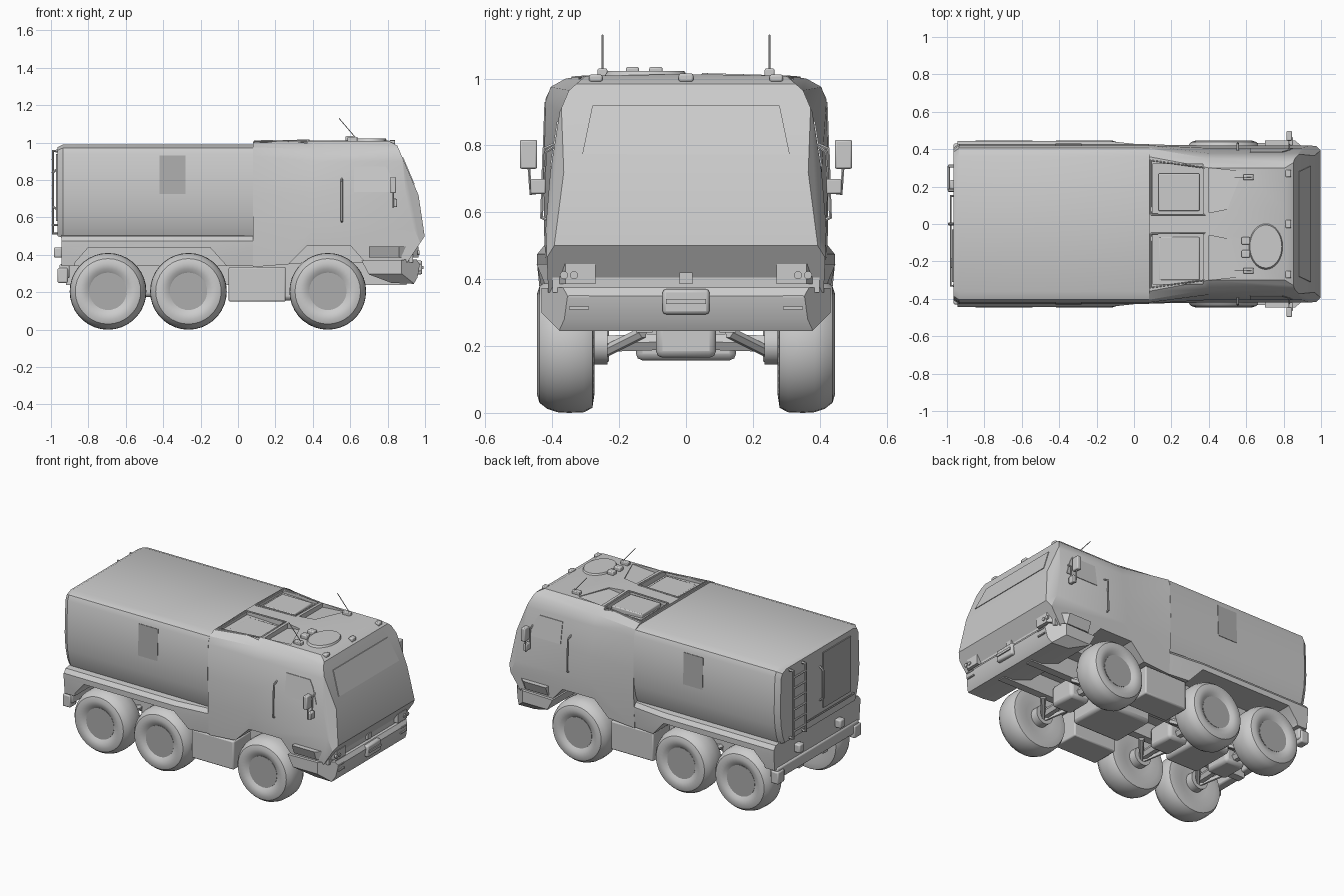
import bpy, bmesh, math
from mathutils import Vector

if "Cube" in bpy.data.objects:
    bpy.data.objects.remove(bpy.data.objects["Cube"])
made = []


def material(name, v):
    m = bpy.data.materials.new(name)
    m.use_nodes = True
    m.diffuse_color = (v, v, v, 1)
    m.node_tree.nodes["Principled BSDF"].inputs["Base Color"].default_value = (v, v, v, 1)
    return m


BODY = material("light grey paint", 0.6)
PANEL = material("mid grey panel", 0.42)


def finish(name, bm, mat=BODY):
    bmesh.ops.recalc_face_normals(bm, faces=bm.faces)
    me = bpy.data.meshes.new(name)
    bm.to_mesh(me)
    bm.free()
    me.materials.append(mat)
    ob = bpy.data.objects.new(name, me)
    bpy.context.collection.objects.link(ob)
    made.append(ob)
    return ob


def stack(rings):
    """Join rings of equal length and cap both ends."""
    bm = bmesh.new()
    rows = [[bm.verts.new(p) for p in r] for r in rings]
    n = len(rows[0])
    for a, b in zip(rows, rows[1:]):
        for i in range(n):
            bm.faces.new((a[i], a[(i + 1) % n], b[(i + 1) % n], b[i]))
    bm.faces.new(rows[0])
    bm.faces.new(rows[-1])
    bmesh.ops.recalc_face_normals(bm, faces=bm.faces)
    return bm


def half_loft(sections):
    """Sections (x, half outline of y,z) mirrored across the centre line."""
    return stack([[(x, y, z) for y, z in h] + [(x, -y, z) for y, z in reversed(h)]
                  for x, h in sections])


def side_prism(name, pts, y0, y1, mat=BODY):
    return finish(name, stack([[(x, y, z) for x, z in pts] for y in (y0, y1)]), mat)


def box(name, x, y, z, mat=BODY, bevel=0):
    ob = side_prism(name, [(x[0], z[0]), (x[1], z[0]), (x[1], z[1]), (x[0], z[1])], *y, mat)
    if bevel:
        m = ob.modifiers.new("bevel", "BEVEL")
        m.width, m.segments = bevel, 2
    return ob


def slice_off(bm, co, no):
    g = bm.verts[:] + bm.edges[:] + bm.faces[:]
    r = bmesh.ops.bisect_plane(bm, geom=g, plane_co=co, plane_no=no, clear_outer=True)
    edges = [e for e in r["geom_cut"] if isinstance(e, bmesh.types.BMEdge)]
    bmesh.ops.edgeloop_fill(bm, edges=edges)


def disc(name, centre, axis, r, depth, mat=BODY, seg=24, scale=(1, 1, 1), top=1.0):
    bm = bmesh.new()
    bmesh.ops.create_cone(bm, cap_ends=True, segments=seg, radius1=r, radius2=r * top, depth=depth)
    rot = Vector((0, 0, 1)).rotation_difference(Vector(axis)).to_matrix()
    for v in bm.verts:
        p = rot @ v.co
        v.co = Vector(centre) + Vector(p[i] * scale[i] for i in range(3))
    return finish(name, bm, mat)


def tube(name, pts, r, mat=BODY):
    cu = bpy.data.curves.new(name, "CURVE")
    cu.dimensions, cu.bevel_depth, cu.bevel_resolution, cu.use_fill_caps = "3D", r, 1, True
    sp = cu.splines.new("POLY")
    sp.points.add(len(pts) - 1)
    for q, p in zip(sp.points, pts):
        q.co = (*p, 1)
    tmp = bpy.data.objects.new(name, cu)
    bpy.context.collection.objects.link(tmp)
    bm = bmesh.new()
    bm.from_mesh(bpy.data.meshes.new_from_object(tmp.evaluated_get(bpy.context.evaluated_depsgraph_get())))
    bpy.data.objects.remove(tmp)
    return finish(name, bm, mat)


def carve(ob, cutters):
    for c in cutters:
        m = ob.modifiers.new("cut", "BOOLEAN")
        m.object, m.operation, m.solver = c, "DIFFERENCE", "EXACT"
    me = bpy.data.meshes.new_from_object(ob.evaluated_get(bpy.context.evaluated_depsgraph_get()))
    ob.modifiers.clear()
    ob.data = me


# Cargo box
cargo = [(0.36, 0.99), (0.405, 0.972), (0.42, 0.94), (0.428, 0.72), (0.42, 0.62), (0.402, 0.54), (0.38, 0.49)]
small = [(y * 0.95, z * 0.95 + 0.035) for y, z in cargo]
finish("cargo_box", half_loft([(-0.965, small), (-0.935, cargo), (0.08, cargo)]))

# Side skirts and lower body
skirt = [(0.38, 0.505), (0.425, 0.5), (0.445, 0.475), (0.445, 0.44), (0.435, 0.34)]
narrow = [(y - 0.025, z) for y, z in skirt]
lower = finish("lower_body", half_loft([(-0.945, skirt), (-0.15, skirt), (0.08, narrow)]))

# Cab shell with sloping nose
back = [(0.08, 1.005), (0.36, 1.0), (0.405, 0.975), (0.42, 0.93), (0.425, 0.72), (0.425, 0.55), (0.415, 0.335)]
mid = [(0.08, 1.012), (0.30, 1.008), (0.35, 0.965), (0.378, 0.9), (0.406, 0.72), (0.42, 0.55), (0.412, 0.36)]
bm = half_loft([(0.08, back), (0.4, mid), (1.05, mid)])
for (xa, za), (xb, zb) in (((0.845, 1.0), (0.965, 0.72)), ((0.965, 0.72), (0.998, 0.5)),
                           ((0.998, 0.5), (0.945, 0.42)), ((0.8, 1.012), (0.85, 0.985))):
    slice_off(bm, (xa, 0, za), (za - zb, 0, xb - xa))
for s in (1, -1):
    slice_off(bm, (0.955, s * 0.42, 0.5), (0.6, s, 0.22))
cab = finish("cab", bm)

# Wheel arches and roof recesses
cuts_low, cuts_cab = [], []
for s in (1, -1):
    cuts_low.append(side_prism("rear_arch_cut", [(-0.9, 0.2), (-0.87, 0.36), (-0.8, 0.44), (-0.15, 0.44),
                                                 (-0.06, 0.34), (-0.05, 0.2)], s * 0.24, s * 0.6))
    cuts_cab.append(side_prism("front_arch_cut", [(0.26, 0.2), (0.27, 0.35), (0.37, 0.45), (0.6, 0.45),
                                                  (0.68, 0.36), (0.68, 0.2)], s * 0.24, s * 0.6))
    cuts_cab.append(side_prism("hatch_recess_cut", [(0.1, 1.1), (0.1, 0.985), (0.37, 0.975), (0.37, 1.1)],
                               s * 0.05, s * 0.32))
    cuts_cab.append(finish("wedge_recess_cut", stack([[(x, s * y, z) for x, y, z in r] for r in (
        [(0.4, 0.06, 1.1), (0.4, 0.3, 1.1), (0.58, 0.28, 1.1), (0.5, 0.08, 1.1)],
        [(0.4, 0.06, 0.98), (0.4, 0.3, 0.98), (0.58, 0.28, 1.005), (0.5, 0.08, 1.005)])])))
carve(lower, cuts_low)
carve(cab, cuts_cab)
for c in cuts_low + cuts_cab:
    made.remove(c)
    bpy.data.objects.remove(c)

# Windscreen plate on the slope
finish("windscreen", stack([[(x + d, y, z) for x, y, z in (
    (0.941, -0.31, 0.775), (0.941, 0.31, 0.775), (0.879, 0.28, 0.92), (0.879, -0.28, 0.92))]
    for d in (-0.005, 0.005)]))

# Front grille step, bumper and winch
box("grille_step", (0.68, 0.935), (-0.4, 0.4), (0.36, 0.43))
bm = stack([[(x, y, z) for x, z in ((0.66, 0.37), (0.7, 0.295), (0.82, 0.25), (0.94, 0.245), (0.96, 0.28),
                                    (0.972, 0.35), (0.955, 0.375))] for y in (-0.432, 0.432)])
for s in (1, -1):
    slice_off(bm, (0, s * 0.418, 0.285), (0, s * 0.6, -0.6))
    slice_off(bm, (0.965, s * 0.36, 0.3), (0.6, s * 0.75, 0))
finish("front_bumper", bm)
box("winch_box", (0.94, 0.985), (-0.07, 0.07), (0.295, 0.37), bevel=0.01)
box("winch_slot", (0.98, 0.992), (-0.06, 0.06), (0.325, 0.34))
box("grille_badge_plate", (0.93, 0.95), (-0.02, 0.02), (0.385, 0.42))

# Paired parts on both sides
for s in (1, -1):
    # Headlights
    finish("headlight_housing", stack([
        [(0.7, s * 0.27, z), (0.7, s * (0.432 + w), z), (0.86, s * (0.432 + w), z), (0.965, s * 0.36, z),
         (0.965, s * 0.27, z)] for z, w in ((0.385, -0.01), (0.445, 0.015))]))
    for y in (0.335, 0.365):
        disc("headlight", (0.965, s * y, 0.412), (1, 0, 0), 0.012, 0.012, seg=12)
    for z in (0.31, 0.345):
        box("bumper_slot", (0.945, 0.975), (s * 0.29, s * 0.35), (z, z + 0.008))

    # Door window, handle rail and side panel
    for y_in in (0,):
        win = [(0.62, 0.735), (0.62, 0.873), (0.79, 0.873), (0.815, 0.83), (0.85, 0.735)]
        finish("door_window", stack([[(x, s * (0.406 - (z - 0.72) * 0.156 + d), z) for x, z in win]
                                     for d in (-0.004, 0.004)]))
    tube("door_rail", [(0.555, s * 0.40, 0.57), (0.555, s * 0.432, 0.585), (0.555, s * 0.425, 0.79),
                       (0.555, s * 0.39, 0.805)], 0.006)
    patch = [(-0.42, 0.725), (-0.28, 0.725), (-0.28, 0.93), (-0.42, 0.93)]
    finish("side_panel", stack([[(x, s * (0.428 - (z - 0.72) * 0.036 + d), z) for x, z in patch]
                                for d in (-0.003, 0.003)]), PANEL)

    # Mirrors
    box("mirror", (0.815, 0.845), sorted((s * 0.445, s * 0.497)), (0.73, 0.817), bevel=0.006)
    tube("mirror_arm", [(0.83, s * 0.39, 0.80), (0.83, s * 0.42, 0.78), (0.83, s * 0.425, 0.66),
                        (0.83, s * 0.465, 0.655), (0.83, s * 0.47, 0.74)], 0.005)
    box("lower_mirror", (0.825, 0.85), sorted((s * 0.42, s * 0.465)), (0.655, 0.70), bevel=0.005)

    # Antennas and roof lamps
    box("antenna_base", (0.585, 0.64), sorted((s * 0.235, s * 0.265)), (1.0, 1.03), bevel=0.005)
    tube("antenna", [(0.63, s * 0.25, 1.025), (0.54, s * 0.25, 1.13)], 0.0025)
    box("roof_lamp", (0.81, 0.84), sorted((s * 0.25, s * 0.29)), (0.99, 1.012), bevel=0.006)

    # Roof hatch lids
    y = (0.07, 0.27) if s > 0 else (-0.30, -0.07)
    box("hatch_lid", (0.13, 0.35), y, (0.97, 1.008 if s > 0 else 0.985), bevel=0.006)
    tube("hatch_frame", [(0.09, s * 0.05, 1.008), (0.38, s * 0.05, 1.012), (0.38, s * 0.3, 1.005),
                         (0.09, s * 0.34, 1.002), (0.09, s * 0.05, 1.008)], 0.005)

    # Side tanks and chassis rails
    box("side_tank", (-0.05, 0.255), sorted((s * 0.23, s * 0.41)), (0.15, 0.335), bevel=0.008)
    box("chassis_rail", (-0.92, 0.9), sorted((s * 0.10, s * 0.15)), (0.24, 0.36))

    # Rear hooks and lamps
    box("rear_hook", (-0.985, -0.94), sorted((s * 0.185, s * 0.235)), (0.385, 0.44), bevel=0.008)
    box("rear_lamp", (-0.965, -0.91), sorted((s * 0.36, s * 0.43)), (0.25, 0.33), bevel=0.008)

    # Wheels
    tyre = [(0.098, 0.425), (0.12, 0.44), (0.15, 0.446), (0.175, 0.438), (0.193, 0.415), (0.203, 0.385),
            (0.205, 0.35), (0.203, 0.305), (0.19, 0.28), (0.15, 0.274), (0.098, 0.285)]
    for x in (-0.695, -0.265, 0.48):
        finish("tyre", stack([[(x + r * math.cos(a), s * y, 0.205 + r * math.sin(a))
                               for a in (math.tau * i / 36 for i in range(36))] for r, y in tyre]))
        disc("wheel_hub", (x, s * 0.422, 0.205), (0, 1, 0), 0.1, 0.012, PANEL, 36)
        tube("half_axle", [(x, s * 0.3, 0.205), (x, 0, 0.215)], 0.028)
        disc("axle_drum", (x, s * 0.26, 0.205), (0, 1, 0), 0.06, 0.05)
        tube("suspension_arm", [(x - 0.1, s * 0.13, 0.24), (x, s * 0.25, 0.18), (x + 0.1, s * 0.13, 0.24)], 0.018)

# Roof centre lamp, round hatch and its hinges
box("roof_lamp_centre", (0.81, 0.84), (-0.022, 0.022), (0.99, 1.015), bevel=0.006)
disc("round_hatch", (0.705, -0.12, 1.014), (0, 0, 1), 0.125, 0.016, seg=32, scale=(0.74, 1, 1), top=0.92)
for y in (-0.16, -0.09):
    box("hatch_hinge", (0.575, 0.62), (y - 0.02, y + 0.02), (1.005, 1.035), bevel=0.006)

# Underbody
for x in (-0.695, -0.265, 0.48):
    box("differential", (x - 0.07, x + 0.07), (-0.09, 0.09), (0.165, 0.3), bevel=0.02)
box("gearbox", (-0.6, -0.36), (-0.15, 0.15), (0.175, 0.34), bevel=0.02)
box("engine_sump", (0.0, 0.34), (-0.15, 0.15), (0.157, 0.34), bevel=0.02)
box("rear_beam", (-0.955, -0.9), (-0.42, 0.42), (0.275, 0.35), bevel=0.01)

# Rear door, ladder and rails
box("rear_door", (-0.972, -0.96), (-0.31, -0.03), (0.58, 0.94), PANEL)
tube("rear_door_handle", [(-0.965, 0.0, 0.64), (-0.99, 0.0, 0.66), (-0.99, 0.0, 0.84), (-0.965, 0.0, 0.86)], 0.007)
for y in (0.18, 0.31):
    tube("ladder_rail", [(-0.96, y, 0.955), (-0.99, y, 0.955), (-0.99, y, 0.515), (-0.96, y, 0.515)], 0.009)
for i in range(6):
    tube("ladder_rung", [(-0.99, 0.18, 0.56 + i * 0.07), (-0.99, 0.31, 0.56 + i * 0.07)], 0.007)
tube("rear_rail", [(-0.96, 0.15, 0.56), (-0.98, 0.15, 0.56), (-0.98, -0.33, 0.56), (-0.96, -0.33, 0.56)], 0.006)

bpy.ops.object.select_all(action="DESELECT")
for ob in made:
    ob.select_set(True)
bpy.context.view_layer.objects.active = cab
bpy.ops.object.shade_smooth_by_angle(angle=math.radians(32))
